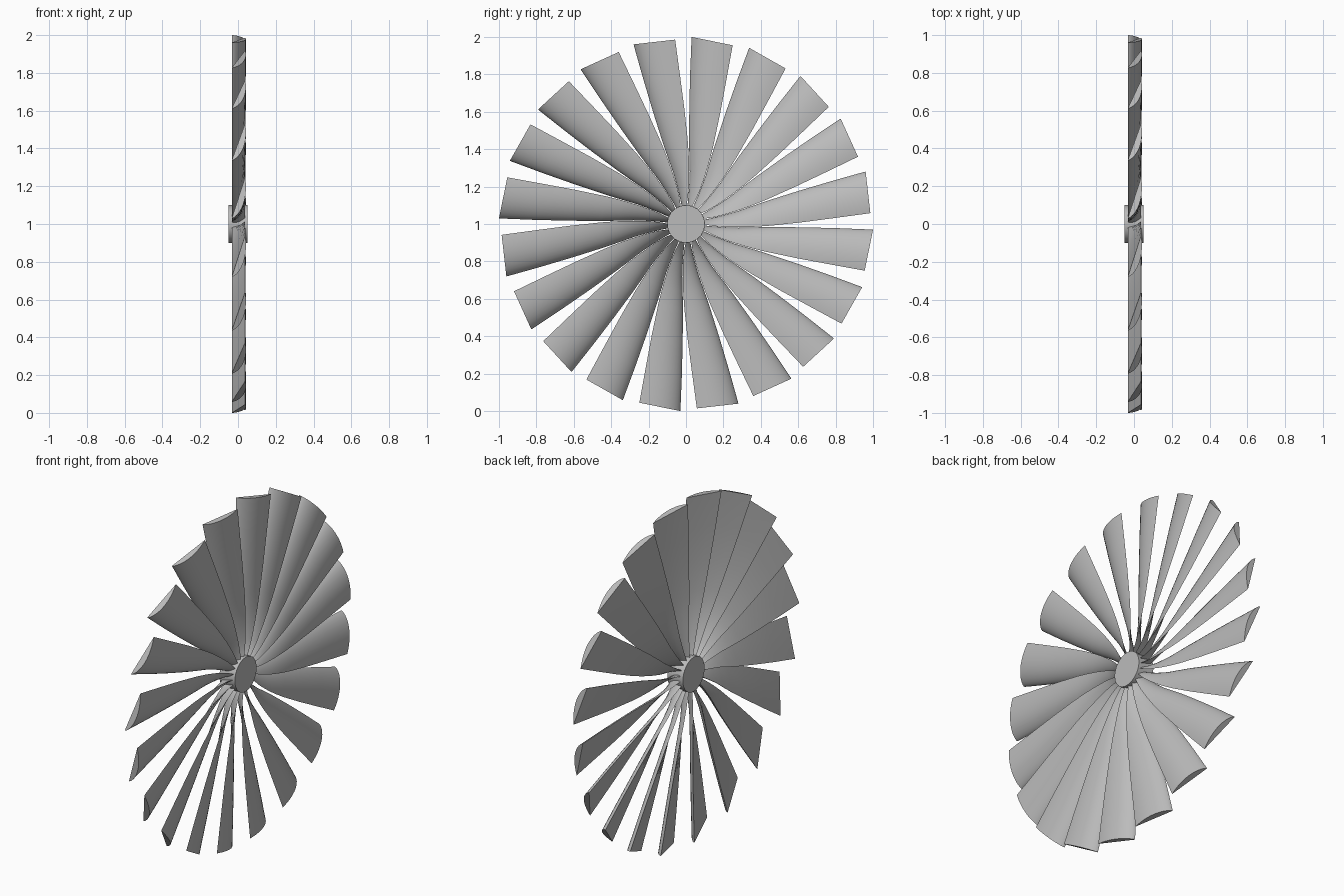
import bpy, bmesh, math
from mathutils import Vector

cube = bpy.data.objects.get("Cube")
if cube:
    bpy.data.objects.remove(cube, do_unlink=True)

BLADES = 20
CENTRE = Vector((0, 0, 1))

grey = bpy.data.materials.new("plain grey")
grey.use_nodes = True
colour = (0.5, 0.5, 0.5, 1)
grey.diffuse_color = colour
grey.node_tree.nodes["Principled BSDF"].inputs["Base Color"].default_value = colour


def smooth(obj):
    bpy.ops.object.select_all(action='DESELECT')
    obj.select_set(True)
    bpy.context.view_layer.objects.active = obj
    bpy.ops.object.shade_smooth_by_angle(angle=math.radians(35))


# Hub: a short disc on the x axis
bpy.ops.mesh.primitive_cylinder_add(vertices=64, radius=0.1, depth=0.1,
                                    location=CENTRE, rotation=(0, math.pi / 2, 0))
hub = bpy.context.object
hub.name = "hub"
hub.data.materials.append(grey)
smooth(hub)

# Blade stations: span, leading edge offset, trailing edge offset
stations = [(0.06, 0.0, 0.002), (0.1, -0.008, 0.014), (0.14, -0.014, 0.026),
            (0.19, -0.021, 0.037), (0.28, -0.036, 0.049), (0.36, -0.055, 0.056),
            (0.45, -0.075, 0.060), (0.62, -0.108, 0.061), (0.8, -0.14, 0.058),
            (0.986, -0.17, 0.054)]
FRONT, BACK = 0.038, -0.033
CURVED, FLAT = 14, 4


def section(span, lead, trail):
    """Wing section: flat on one side and arched on the other."""
    start = Vector((BACK, lead))
    chord = Vector((FRONT, trail)) - start
    normal = Vector((chord.y, -chord.x)).normalized()
    points = []
    for i in range(CURVED + 1):
        u = (1 - math.cos(math.pi * i / CURVED)) / 2
        rise = 0.15 * chord.length * u ** 0.7 * (1 - u) / 0.316
        points.append(start + chord * u + normal * rise)
    for i in range(1, FLAT):
        points.append(start + chord * (1 - i / FLAT))
    return [Vector((p.x, p.y, span)) for p in points]


# Blade mesh lofted through the stations
bm = bmesh.new()
rings = [[bm.verts.new(p) for p in section(*s)] for s in stations]
for low, high in zip(rings, rings[1:]):
    for i in range(len(low)):
        j = (i + 1) % len(low)
        bm.faces.new((low[i], low[j], high[j], high[i]))
bm.faces.new(rings[0])
bm.faces.new(rings[-1])
bmesh.ops.recalc_face_normals(bm, faces=bm.faces)
mesh = bpy.data.meshes.new("blade")
bm.to_mesh(mesh)
bm.free()
mesh.materials.append(grey)

# Ring of blades sharing the same mesh
for k in range(BLADES):
    blade = bpy.data.objects.new(f"blade_{k + 1}", mesh)
    blade.location = CENTRE
    blade.rotation_euler.x = -math.radians(11.5) - k * math.tau / BLADES
    bpy.context.collection.objects.link(blade)
    if k == 0:
        smooth(blade)
